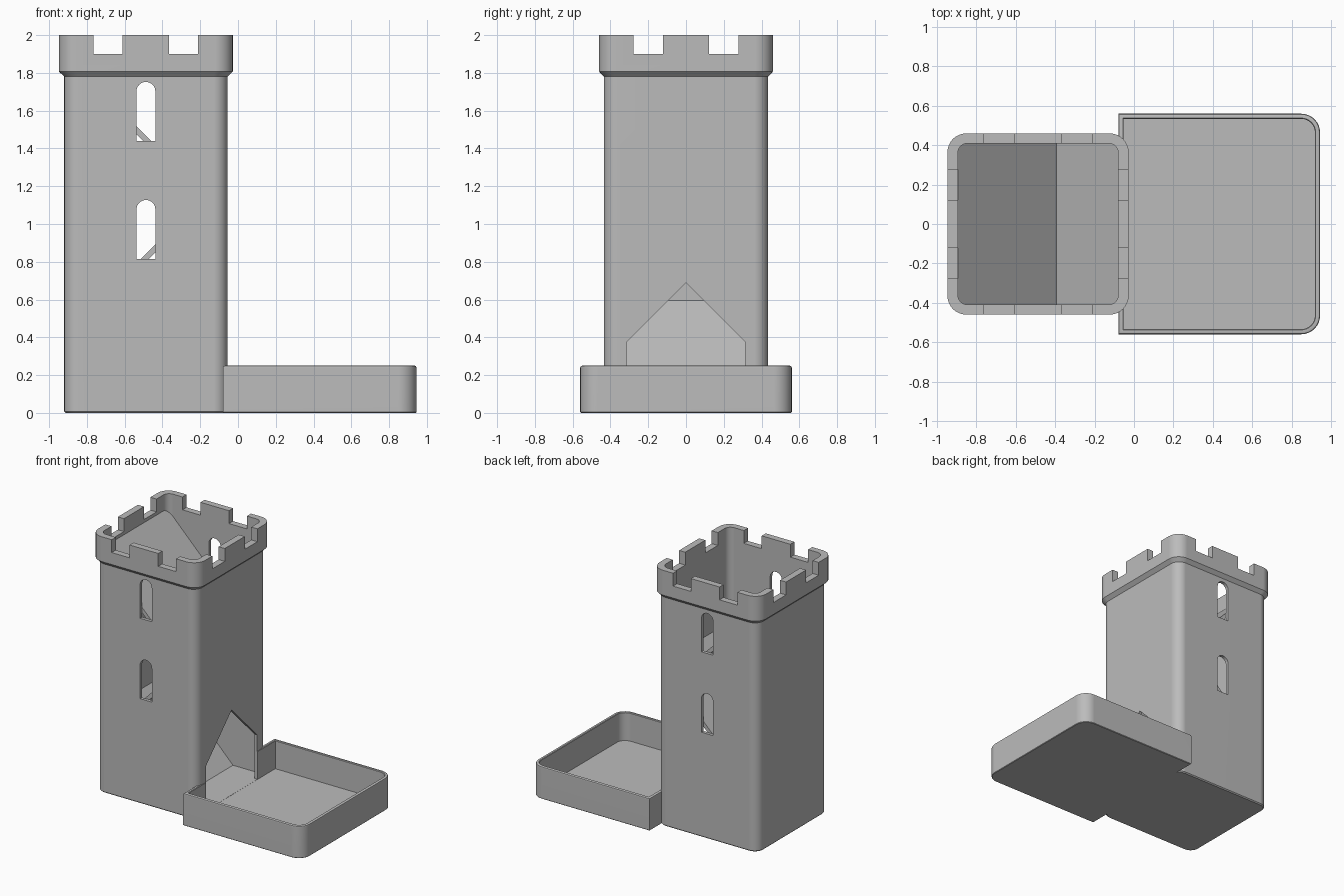
import bpy, bmesh, math
from mathutils import Vector

cube = bpy.data.objects.get("Cube")
if cube:
    bpy.data.objects.remove(cube, do_unlink=True)

stone = bpy.data.materials.new("stone_grey")
stone.use_nodes = True
GREY = (0.5, 0.5, 0.5, 1)
stone.diffuse_color = GREY
stone.node_tree.nodes["Principled BSDF"].inputs["Base Color"].default_value = GREY

CX = -0.4875            # tower centre
FLOOR = 0.03
CAVITY_X, CAVITY_Y = 0.4075, 0.41


def finish(bm, name):
    bmesh.ops.recalc_face_normals(bm, faces=bm.faces)
    mesh = bpy.data.meshes.new(name)
    bm.to_mesh(mesh)
    bm.free()
    mesh.materials.append(stone)
    ob = bpy.data.objects.new(name, mesh)
    bpy.context.collection.objects.link(ob)
    return ob


def rounded_rect(x0, x1, y, r_left, r_right, steps=8):
    """Outline centred on y = 0, with separate radii for its two ends."""
    pts = []
    corners = ((x1, y, r_right), (x0, y, r_left), (x0, -y, r_left), (x1, -y, r_right))
    for i, (cx, cy, r) in enumerate(corners):
        if r == 0:
            pts.append((cx, cy))
            continue
        ox = cx - math.copysign(r, cx - (x0 + x1) / 2)
        oy = cy - math.copysign(r, cy)
        for k in range(steps + 1):
            a = math.pi / 2 * (i + k / steps)
            pts.append((ox + r * math.cos(a), oy + r * math.sin(a)))
    return pts


def loft(name, rings):
    """Skin a stack of (outline, height) rings and cap both ends."""
    bm = bmesh.new()
    loops = [[bm.verts.new((x, y, z)) for x, y in pts] for pts, z in rings]
    for a, b in zip(loops, loops[1:]):
        for i in range(len(a)):
            j = (i + 1) % len(a)
            bm.faces.new((a[i], a[j], b[j], b[i]))
    bm.faces.new(loops[0])
    bm.faces.new(loops[-1])
    return finish(bm, name)


def prism(bm, pts, axis, lo, hi):
    """Extrude a profile along x (profile y, z) or along y (profile x, z)."""
    def place(p, d):
        return (d, p[0], p[1]) if axis == "x" else (p[0], d, p[1])
    face = bm.faces.new([bm.verts.new(place(p, lo)) for p in pts])
    new = bmesh.ops.extrude_face_region(bm, geom=[face])["geom"]
    move = Vector((hi - lo, 0, 0)) if axis == "x" else Vector((0, hi - lo, 0))
    bmesh.ops.translate(bm, vec=move, verts=[v for v in new if isinstance(v, bmesh.types.BMVert)])


def box_profile(c, half, z0, z1):
    return [(c - half, z0), (c + half, z0), (c + half, z1), (c - half, z1)]


def apply_cut(ob, cutter):
    cutter.hide_render = True
    mod = ob.modifiers.new("cut", "BOOLEAN")
    mod.operation, mod.solver, mod.object = "DIFFERENCE", "EXACT", cutter
    bpy.context.view_layer.objects.active = ob
    bpy.ops.object.modifier_apply(modifier=mod.name)


def smooth(ob):
    bpy.ops.object.select_all(action="DESELECT")
    ob.select_set(True)
    bpy.context.view_layer.objects.active = ob
    bpy.ops.object.shade_smooth_by_angle(angle=math.radians(30))
    mod = ob.modifiers.new("even_shading", "WEIGHTED_NORMAL")
    mod.keep_sharp = True


# Tower shell: shaft, flared crown and hollow inside
def square(hx, hy, r):
    return rounded_rect(CX - hx, CX + hx, hy, r, r)


shaft = square(0.4325, 0.435, 0.075)
crown = square(0.46, 0.46, 0.095)
cavity = square(CAVITY_X, CAVITY_Y, 0.05)
tower = loft("tower", [
    (square(0.4245, 0.427, 0.067), 0), (shaft, 0.008), (shaft, 1.78),
    (crown, 1.807), (crown, 2), (cavity, 2), (cavity, FLOOR)])

# Tray: sharp corners against the tower, round ones at the far end
X0, X1, Y, WALL = -0.079, 0.945, 0.56, 0.026


def tray_outline(d):
    return rounded_rect(X0 + d, X1 - d, Y - d, 0, 0.095 - d)


tray = loft("tray", [
    (tray_outline(0.004), 0), (tray_outline(0), 0.004), (tray_outline(0), 0.24),
    (tray_outline(0.003), 0.247), (tray_outline(0.01), 0.25),
    (tray_outline(WALL - 0.004), 0.25), (tray_outline(WALL), 0.246),
    (tray_outline(WALL), FLOOR)])

# Doorway cutter with a pointed top
bm = bmesh.new()
prism(bm, [(-0.315, FLOOR + 0.001), (0.315, FLOOR + 0.001), (0.315, 0.375),
           (0, 0.69), (-0.315, 0.375)], "x", -0.15, -0.02)
door_cutter = finish(bm, "door_cutter")

# Cutter for arched windows and the gaps between battlements
bm = bmesh.new()
for sill in (0.815, 1.44):
    arch = [(CX + 0.05 * math.cos(math.pi * k / 16), sill + 0.262 + 0.05 * math.sin(math.pi * k / 16))
            for k in range(17)]
    prism(bm, [(CX - 0.05, sill), (CX + 0.05, sill)] + arch, "y", -0.6, 0.6)
for offset in (-0.2, 0.2):
    for side in (-1, 1):
        inner, outer = sorted((side * 0.36, side * 0.6))
        prism(bm, box_profile(CX + offset, 0.077, 1.9, 2.1), "y", inner, outer)
        prism(bm, box_profile(offset, 0.077, 1.9, 2.1), "x", CX + inner, CX + outer)
opening_cutter = finish(bm, "opening_cutter")

apply_cut(tower, door_cutter)
apply_cut(tower, opening_cutter)
apply_cut(tray, door_cutter)
for cutter in (door_cutter, opening_cutter):
    bpy.data.objects.remove(cutter, do_unlink=True)
smooth(tower)
smooth(tray)


# Sloping baffles inside: two hanging plates and a solid exit ramp
def baffle(name, x_wall, z_wall, run, drop):
    x_end, z_end = x_wall + run, z_wall - abs(run)
    bm = bmesh.new()
    prism(bm, [(x_wall, z_wall), (x_end, z_end), (x_end, max(z_end - drop, 0.02)),
               (x_wall, max(z_wall - drop, 0.02))], "y", -0.412, 0.412)
    return finish(bm, name)


left, right = CX - CAVITY_X - 0.002, CX + CAVITY_X + 0.002
baffle("upper_baffle", left, 1.877, 0.507, 0.042)
baffle("middle_baffle", right, 1.252, -0.507, 0.042)
baffle("exit_ramp", left, 0.597, 0.567, 0.6)
